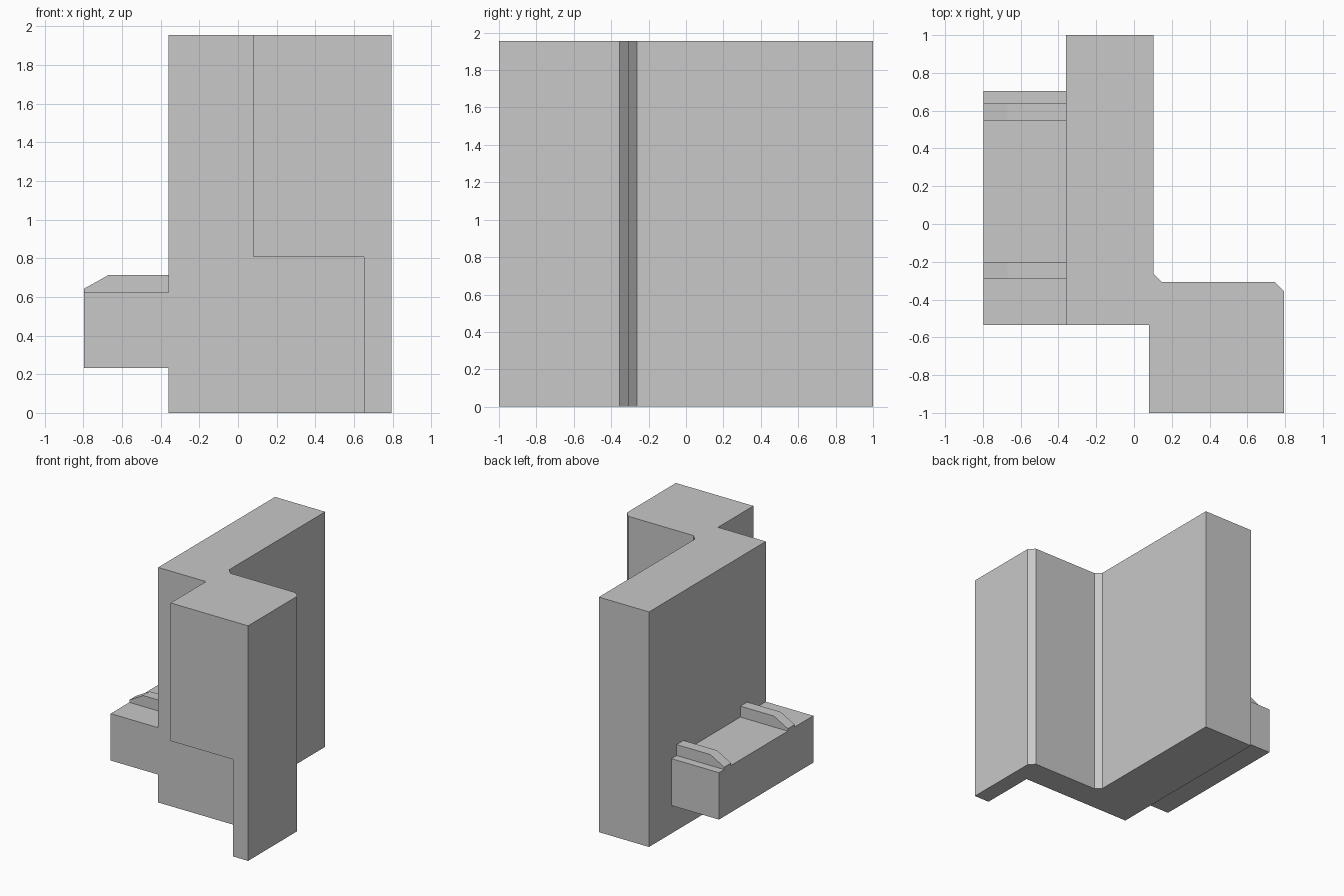
import bpy
import bmesh
from mathutils import Vector

cube = bpy.data.objects.get("Cube")
if cube:
    bpy.data.objects.remove(cube, do_unlink=True)

grey = bpy.data.materials.new("plain grey")
grey.use_nodes = True
colour = (0.58, 0.58, 0.58, 1.0)
grey.diffuse_color = colour
grey.node_tree.nodes["Principled BSDF"].inputs["Base Color"].default_value = colour


def prism(name, outline, direction):
    """Extrude a closed flat outline along a direction."""
    bm = bmesh.new()
    face = bm.faces.new([bm.verts.new(p) for p in outline])
    result = bmesh.ops.extrude_face_region(bm, geom=[face])
    verts = [g for g in result["geom"] if isinstance(g, bmesh.types.BMVert)]
    bmesh.ops.translate(bm, verts=verts, vec=Vector(direction))
    bmesh.ops.recalc_face_normals(bm, faces=bm.faces)
    mesh = bpy.data.meshes.new(name)
    bm.to_mesh(mesh)
    bm.free()
    mesh.materials.append(grey)
    obj = bpy.data.objects.new(name, mesh)
    bpy.context.collection.objects.link(obj)
    return obj


def box(name, low, high):
    (x0, y0, z0), (x1, y1, z1) = low, high
    outline = [(x0, y0, z0), (x1, y0, z0), (x1, y1, z0), (x0, y1, z0)]
    return prism(name, outline, (0, 0, z1 - z0))


# Stepped upright body with chamfered inner and outer corners
WALL, STEP, HEIGHT = -0.36, -0.535, 1.955
plan = [(WALL, STEP), (0.08, STEP), (0.08, -1), (0.793, -1), (0.793, -0.355),
        (0.747, -0.308), (0.147, -0.308), (0.102, -0.262), (0.102, 1), (WALL, 1)]
body = prism("upright_body", [(x, y, 0) for x, y in plan], (0, 0, HEIGHT))

# Notch under the front block, leaving a thin leg at its outer side
cutter = box("notch_cutter", (0, -1.2, -0.2), (0.653, STEP, 0.807))
cutter.hide_render = True
notch = body.modifiers.new("notch", "BOOLEAN")
notch.operation = "DIFFERENCE"
notch.solver = "EXACT"
notch.object = cutter
bpy.context.view_layer.objects.active = body
bpy.ops.object.modifier_apply(modifier=notch.name)
bpy.data.objects.remove(cutter, do_unlink=True)

# Side ledge
OUTER, LEDGE_TOP = -0.797, 0.622
box("side_ledge", (OUTER, STEP, 0.232), (WALL, 0.705, LEDGE_TOP))

# Two ridges across the ledge, sloping down at the outer end
ridge_profile = [(OUTER, LEDGE_TOP), (WALL, LEDGE_TOP), (WALL, 0.713),
                 (-0.67, 0.713), (OUTER, 0.642)]
for name, y in (("front_ridge", -0.29), ("back_ridge", 0.547)):
    prism(name, [(x, y, z) for x, z in ridge_profile], (0, 0.09, 0))
